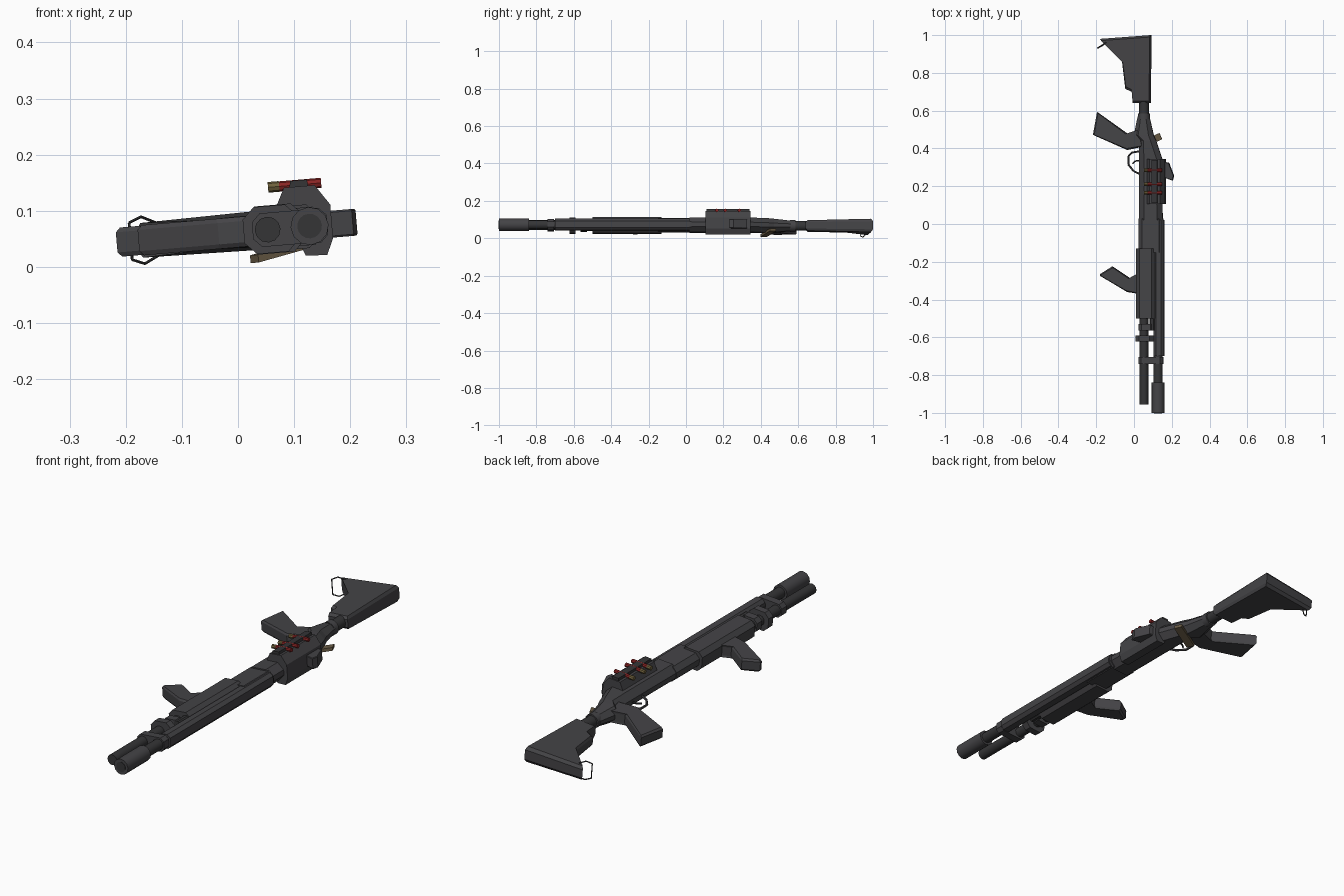
import bpy, bmesh, math
from mathutils import Matrix, Vector

if "Cube" in bpy.data.objects:
    bpy.data.objects.remove(bpy.data.objects["Cube"])

# The gun lies on its side (its "up" is +x), rolled slightly about its length.
# Parts are modelled in local (x, y, w), with w the sideways distance from the mid plane.
LAY = Matrix.Translation((0, 0, 0.062)) @ Matrix.Rotation(math.radians(-4.85), 4, 'Y')


def material(name, rgb):
    m = bpy.data.materials.new(name)
    m.diffuse_color = (*rgb, 1)
    m.use_nodes = True
    m.node_tree.nodes["Principled BSDF"].inputs["Base Color"].default_value = m.diffuse_color
    return m


GREY = material("gunmetal", (0.058, 0.057, 0.062))
DARK = material("dark steel", (0.035, 0.035, 0.037))
RED = material("shell red", (0.25, 0.018, 0.018))
BRASS = material("brass", (0.16, 0.12, 0.045))
BROWN = material("brown lever", (0.14, 0.105, 0.06))


def finish(bm, name, mat, smooth=False):
    bmesh.ops.recalc_face_normals(bm, faces=bm.faces)
    bm.transform(LAY)
    me = bpy.data.meshes.new(name)
    bm.to_mesh(me)
    bm.free()
    me.materials.append(mat)
    ob = bpy.data.objects.new(name, me)
    bpy.context.collection.objects.link(ob)
    if smooth:
        bpy.context.view_layer.objects.active = ob
        ob.select_set(True)
        bpy.ops.object.shade_smooth_by_angle(angle=math.radians(40))
        ob.select_set(False)
    return ob


def skin(name, rings, mat, smooth=False):
    """Join equal-length point rings and cap both ends."""
    bm = bmesh.new()
    rs = [[bm.verts.new(p) for p in r] for r in rings]
    n = len(rs[0])
    for a, b in zip(rs, rs[1:]):
        for i in range(n):
            j = (i + 1) % n
            bm.faces.new((a[i], a[j], b[j], b[i]))
    bm.faces.new(rs[0])
    bm.faces.new(rs[-1])
    return finish(bm, name, mat, smooth)


def loft(name, sections, mat, cut=0.4):
    """Chamfered box sections (y, x_low, x_high, half width)."""
    rings = []
    for y, x0, x1, h in sections:
        c, hx = (x0 + x1) / 2, (x1 - x0) / 2
        k = cut * min(hx, h)
        q = [(hx, h - k), (hx - k, h), (k - hx, h), (-hx, h - k),
             (-hx, k - h), (k - hx, -h), (hx - k, -h), (hx, k - h)]
        rings.append([(c + x, y, w) for x, w in q])
    return skin(name, rings, mat)


def slab(name, outline, half, mat, bev=0.008):
    """Side profile (x, y, half width factor) thickened both ways with chamfered rims."""
    cx = sum(p[0] for p in outline) / len(outline)
    cy = sum(p[1] for p in outline) / len(outline)

    def ring(w, s):
        out = []
        for p in outline:
            d = Vector((p[0] - cx, p[1] - cy))
            d -= d.normalized() * s
            out.append((cx + d.x, cy + d.y, w * (p[2] if len(p) > 2 else 1)))
        return out
    return skin(name, [ring(-half, bev), ring(bev - half, 0),
                       ring(half - bev, 0), ring(half, bev)], mat)


def tube(name, x, y0, y1, r, mat, r2=None, n=16):
    rings = [[(x + q * math.cos(2 * math.pi * i / n), y, q * math.sin(2 * math.pi * i / n))
              for i in range(n)] for y, q in ((y0, r), (y1, r2 or r))]
    return skin(name, rings, mat, True)


def rod(name, a, b, r, mat, n=8):
    a, b = Vector(a), Vector(b)
    rot = (b - a).to_track_quat('Z', 'Y')
    ring = [rot @ Vector((r * math.cos(2 * math.pi * i / n), r * math.sin(2 * math.pi * i / n), 0))
            for i in range(n)]
    return skin(name, [[a + v for v in ring], [b + v for v in ring]], mat, True)


def wire(name, pts, r, mat):
    for i, (a, b) in enumerate(zip(pts, pts[1:])):
        rod(f"{name}_{i + 1}", a, b, r, mat, 6)


# Shoulder stock, its tube and the sling loop
slab("stock", [(-0.18, 0.98), (0.09, 1.0, 1.15), (0.09, 0.64, 0.9), (-0.005, 0.64, 0.9),
               (-0.01, 0.70, 0.9), (-0.045, 0.715, 0.8), (-0.063, 0.865, 0.85)], 0.031, GREY, 0.012)
tube("stock_tube", 0.053, 0.55, 0.65, 0.026, DARK)
tube("stock_collar", 0.053, 0.555, 0.585, 0.032, GREY)
wire("sling_loop", [(-0.14, 0.965, 0.027), (-0.17, 0.945, 0.042), (-0.192, 0.932, 0.033),
                    (-0.192, 0.932, -0.033), (-0.17, 0.945, -0.042), (-0.14, 0.965, -0.027)],
     0.0025, DARK)

# Receiver, pistol grip and trigger group
loft("receiver", [(0.57, 0.02, 0.082, 0.026), (0.47, 0.0, 0.105, 0.036), (0.44, 0.028, 0.118, 0.038),
                  (0.345, 0.028, 0.15, 0.039), (0.02, 0.028, 0.152, 0.039)], GREY, 0.7)
slab("pistol_grip", [(-0.195, 0.592), (-0.035, 0.478), (0.03, 0.5), (0.05, 0.41),
                     (-0.035, 0.392), (-0.217, 0.472)], 0.026, GREY)
wire("trigger_guard", [(0.03, 0.385, 0), (-0.012, 0.378, 0), (-0.03, 0.36, 0), (-0.03, 0.315, 0),
                       (-0.002, 0.28, 0), (0.03, 0.265, 0)], 0.005, GREY)
wire("trigger", [(0.03, 0.335, 0), (0.01, 0.335, 0), (-0.008, 0.32, 0)], 0.004, DARK)

# Brown lever on the underside flank
a, b = Vector((0.025, 0.415, -0.050)), Vector((0.14, 0.465, -0.028))
side = Vector((-0.4, 0.92, 0)) * 0.018
up = Vector((0, 0, 0.007))
skin("side_lever", [[p + side + up, p - side + up, p - side - up, p + side - up]
                    for p in (a, b)], BROWN)

# Shell carrier saddle with its strap and three shells
saddle = [(0.068, 0.03), (0.072, 0.04), (0.088, 0.072), (0.143, 0.072), (0.168, 0.035),
          (0.168, -0.025), (0.155, -0.054), (0.117, -0.052), (0.108, -0.03)]
skin("shell_saddle", [[(x, y, w) for x, w in saddle] for y in (0.105, 0.345)], GREY)
skin("shell_strap", [[(x, y, w) for x, w in ((0.098, 0.07), (0.1, 0.083), (0.13, 0.083), (0.132, 0.07))]
                     for y in (0.11, 0.34)], DARK)
for i, y in enumerate((0.165, 0.21, 0.285)):
    rod(f"shell_hull_{i + 1}", (0.08, y, 0.075), (0.155, y, 0.075), 0.009, RED)
    rod(f"shell_base_{i + 1}", (0.06, y, 0.075), (0.08, y, 0.075), 0.0095, BRASS)

# Rear sight block
slab("rear_sight", [(0.15, 0.33), (0.185, 0.325), (0.212, 0.255), (0.205, 0.23), (0.15, 0.25)],
     0.024, GREY, 0.003)

# Barrel, shroud and muzzle
loft("forward_housing", [(0.03, 0.026, 0.156, 0.034), (-0.15, 0.026, 0.156, 0.034)], GREY, 0.6)
loft("barrel_shroud", [(0.02, 0.105, 0.16, 0.031), (-0.70, 0.105, 0.16, 0.031)], GREY, 0.5)
tube("barrel", 0.128, -0.9, -0.68, 0.024, DARK)
tube("muzzle", 0.128, -1.0, -0.84, 0.034, GREY, n=12)
tube("muzzle_bore", 0.128, -1.002, -0.99, 0.022, DARK)

# Pump handle with its angled grip
loft("pump", [(-0.50, 0.013, 0.117, 0.043), (-0.13, 0.013, 0.117, 0.043)], GREY, 0.45)
loft("pump_lower_plate", [(-0.565, 0.085, 0.11, 0.03), (-0.49, 0.085, 0.11, 0.03)], DARK)
slab("foregrip", [(-0.178, -0.265), (-0.115, -0.225), (-0.02, -0.288), (0.03, -0.26),
                  (0.03, -0.37), (-0.035, -0.36), (-0.178, -0.275)], 0.027, GREY)

# Magazine tube, rings and clamps tying it to the barrel
tube("magazine_tube", 0.053, -0.955, -0.48, 0.023, DARK, n=12)
for i, (y0, y1, x0, x1, h) in enumerate(((-0.565, -0.53, 0.025, 0.108, 0.033),
                                         (-0.622, -0.59, 0.01, 0.108, 0.042),
                                         (-0.74, -0.705, 0.026, 0.156, 0.03))):
    loft(f"clamp_{i + 1}", [(y0, x0, x1, h), (y1, x0, x1, h)], GREY, 0.5)
